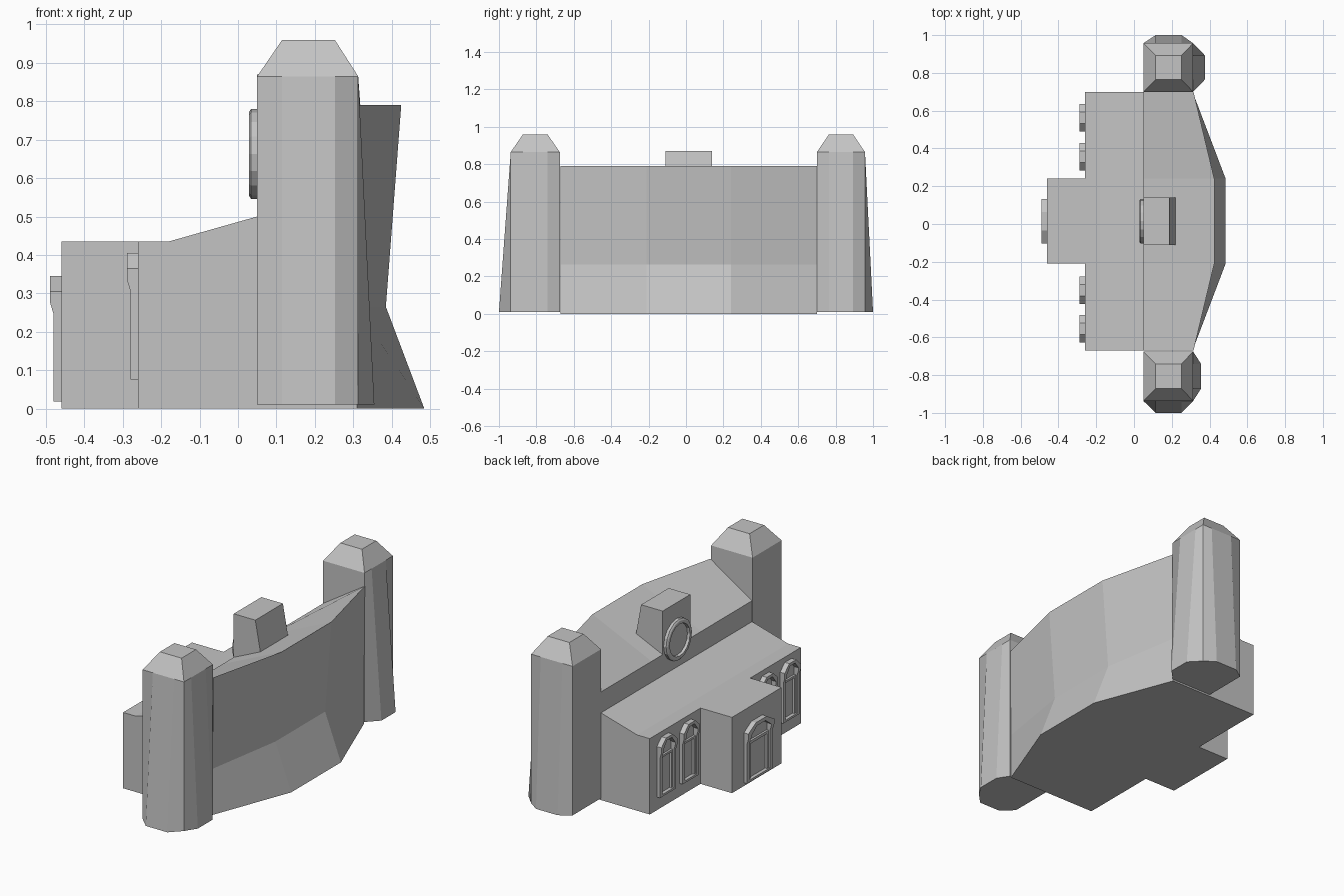
import bpy
from math import cos, sin, tau

if "Cube" in bpy.data.objects:
    bpy.data.objects.remove(bpy.data.objects["Cube"])

stone = bpy.data.materials.new("grey_stone")
stone.use_nodes = True
grey = (0.55, 0.55, 0.55, 1)
stone.diffuse_color = grey
stone.node_tree.nodes["Principled BSDF"].inputs["Base Color"].default_value = grey


def make(name, verts, faces):
    import bmesh
    mesh = bpy.data.meshes.new(name)
    mesh.from_pydata(verts, [], faces)
    bm = bmesh.new()
    bm.from_mesh(mesh)
    bmesh.ops.recalc_face_normals(bm, faces=bm.faces)
    bm.to_mesh(mesh)
    bm.free()
    mesh.materials.append(stone)
    obj = bpy.data.objects.new(name, mesh)
    bpy.context.collection.objects.link(obj)
    return obj


def loft(name, sections, loop=False):
    """Skin equal-length closed sections; cap both ends unless looped."""
    n, m = len(sections[0]), len(sections)
    verts = [p for s in sections for p in s]
    faces = []
    for i in range(m if loop else m - 1):
        a, b = i * n, (i + 1) % m * n
        for k in range(n):
            j = (k + 1) % n
            faces.append((a + k, a + j, b + j, b + k))
    if not loop:
        faces += [tuple(range(n)), tuple(range((m - 1) * n, m * n))]
    return make(name, verts, faces)


def extrude_y(name, profile, y0, y1):
    return loft(name, [[(x, y, z) for x, z in profile] for y in (y0, y1)])


# Bowed rear wall with a flared foot and a roof sloping to the front
wall = []
for y, foot, waist, crest in ((0.70, 0.31, 0.31, 0.315), (0.24, 0.485, 0.385, 0.425),
                              (-0.21, 0.485, 0.385, 0.425), (-0.67, 0.31, 0.31, 0.315)):
    wall.append([(0.05, y, 0), (foot, y, 0), (waist, y, 0.265),
                 (crest, y, 0.79), (0.05, y, 0.62)])
loft("curved_wall", wall)

# Front hall and projecting entrance bay
extrude_y("front_hall", [(-0.26, 0), (0.05, 0), (0.05, 0.5), (-0.18, 0.435), (-0.26, 0.435)],
          -0.67, 0.70)
extrude_y("entrance_bay", [(-0.46, 0), (-0.26, 0), (-0.26, 0.435), (-0.46, 0.435)], -0.21, 0.24)

# Clock housing rising out of the roof
extrude_y("clock_housing", [(0.05, 0.55), (0.22, 0.55), (0.22, 0.69), (0.187, 0.87), (0.05, 0.87)],
          -0.11, 0.14)


# Corner towers: square at the top, bulging at the foot, with a faceted cap
def tower(name, inner, outer, tip, bulge):
    x0, x1 = 0.05, 0.313
    xa, xb = 0.115, 0.252
    ya, yb = inner + (outer - inner) * 0.25, inner + (outer - inner) * 0.75

    def ring(x_out, y_out, z):
        return [(x0, inner, z), (x0, ya, z), (x0, yb, z), (x0, outer, z),
                (xa, y_out, z), (xb, y_out, z), (x1, outer, z), (x_out, yb, z),
                (x_out, ya, z), (x1, inner, z), (xb, inner, z), (xa, inner, z)]

    low, high = ring(bulge, tip, 0.01), ring(x1, outer, 0.865)
    peak = [(xa, ya, 0.96), (xa, yb, 0.96), (xb, yb, 0.96), (xb, ya, 0.96)]
    faces = [tuple(range(12))]
    faces += [(k, (k + 1) % 12, 12 + (k + 1) % 12, 12 + k) for k in range(12)]
    for c in range(4):
        corner = 12 + 3 * c
        before = 12 + (3 * c - 1) % 12
        nxt = (c + 1) % 4
        faces.append((before, corner, 24 + c))
        faces.append((corner, corner + 1, 24 + c))
        faces.append((corner + 1, corner + 2, 24 + nxt, 24 + c))
    faces.append((24, 25, 26, 27))
    make(name, low + high + peak, faces)


tower("rear_tower", 0.70, 0.957, 1.0, 0.375)
tower("front_tower", -0.675, -0.937, -1.0, 0.355)

# Round clock frame and its recessed face
cy, cz, sides = 0.015, 0.663, 16


def circle(r, x):
    return [(x, cy + r * cos(tau * k / sides), cz + r * sin(tau * k / sides))
            for k in range(sides)]


loft("clock_frame", [circle(0.117, 0.052), circle(0.117, 0.034), circle(0.108, 0.028),
                     circle(0.092, 0.028), circle(0.088, 0.052)], loop=True)
loft("clock_face", [circle(0.09, 0.052), circle(0.09, 0.043)])


# Arched surrounds with a heavier hood, and a thin panel inside
def arch(name, x, y, half, base, spring, top, bar):
    drop = (top - spring) * 0.75
    leg = [(1, base, 0.02), (1, spring - 2 * drop, 0.02), (1, spring - drop, 0.029),
           (1, spring, 0.029), (0.42, top, 0.029)]
    path = [(-s, z, d) for s, z, d in leg] + leg[::-1]
    sections = []
    for s, z, d in path:
        yo, yi = y + s * half, y + s * (half - bar)
        zi = z - bar * 0.8 if z > spring - 0.001 else z
        sections.append([(x, yo, z), (x - d, yo, z), (x - d, yi, zi), (x, yi, zi)])
    loft(name + "_surround", sections)
    # inner frame: two jambs and a lintel
    w, h = half - bar, spring - drop * 2
    jamb = bar * 0.6
    frame = [(-w, base), (-w, h), (w, h), (w, base)]
    inside = [(-w + jamb, base), (-w + jamb, h - jamb), (w - jamb, h - jamb), (w - jamb, base)]
    loft(name + "_inner_frame",
         [[(x, y + a, b), (x - 0.012, y + a, b), (x - 0.012, y + c, d), (x, y + c, d)]
          for (a, b), (c, d) in zip(frame, inside)])
    extrude_y(name + "_sill", [(x, base), (x - 0.02, base), (x - 0.02, base + 0.012),
                               (x, base + 0.012)], y - half, y + half)


for i, y in enumerate((0.562, 0.357, -0.35, -0.555)):
    arch(f"window_{i + 1}", -0.26, y, 0.073, 0.075, 0.365, 0.405, 0.02)
arch("door", -0.46, 0.015, 0.117, 0.018, 0.305, 0.345, 0.026)
